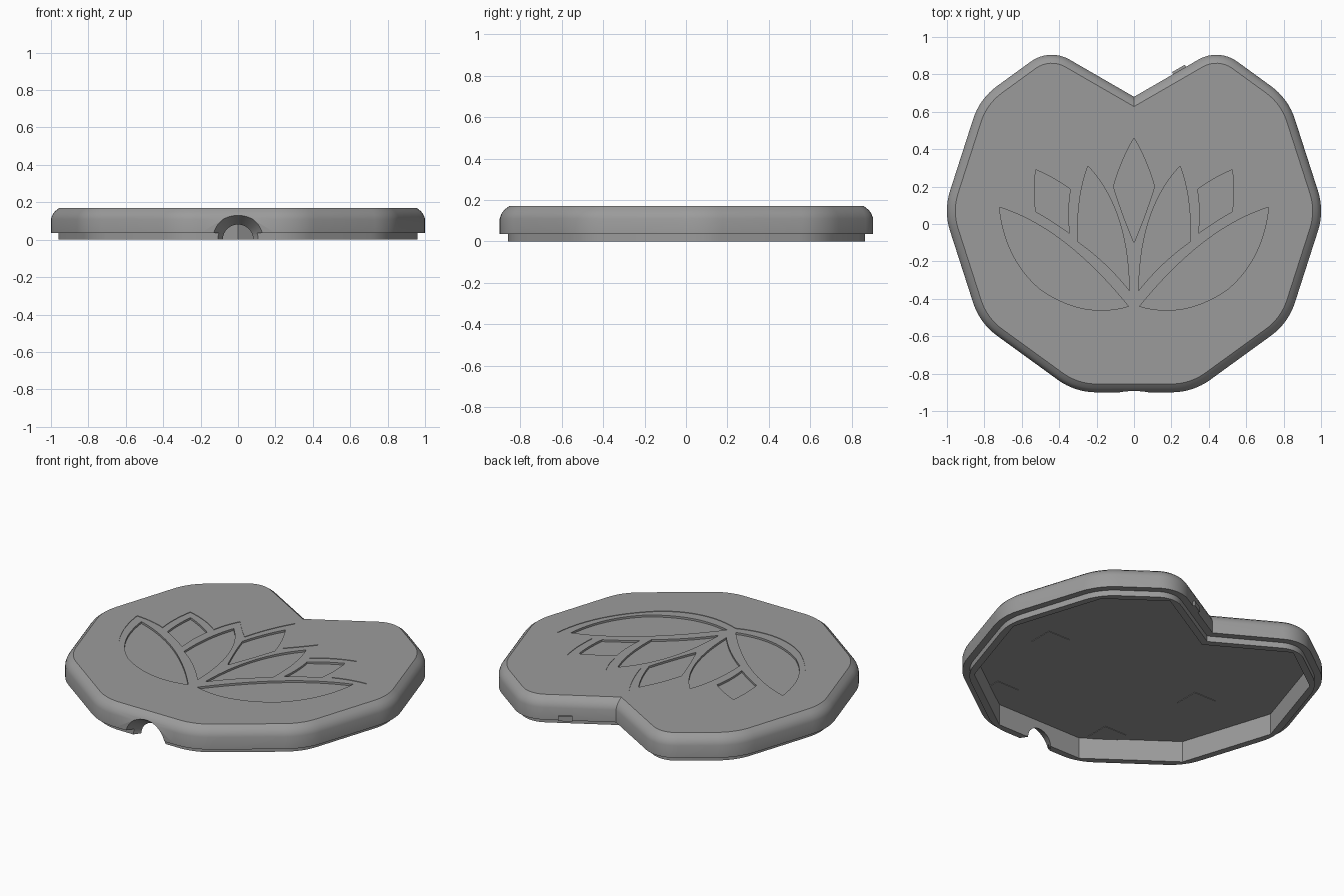
import bpy, bmesh, math
from mathutils import Vector

if "Cube" in bpy.data.objects:
    bpy.data.objects.remove(bpy.data.objects["Cube"])

grey = bpy.data.materials.new("grey plastic")
grey.diffuse_color = (0.33, 0.33, 0.33, 1)
grey.use_nodes = True
grey.node_tree.nodes["Principled BSDF"].inputs["Base Color"].default_value = grey.diffuse_color

# Leaf outline: decagon corners with a notch at the back; (x, y, corner radius)
HALF = [(0.315, -0.90, 0.35), (0.825, -0.53, 0.35), (1.018, 0.07, 0.35),
        (0.825, 0.67, 0.35), (0.452, 0.941, 0.19)]
CORNERS = HALF + [(0, 0.68, 0)] + [(-x, y, r) for x, y, r in reversed(HALF)]


def outline(inset, rounded=True, steps=8):
    """Corner polygon moved inward by inset, with rounded corners."""
    pts = [Vector(c[:2]) for c in CORNERS]
    n, out = len(pts), []
    for i, p in enumerate(pts):
        d1 = (p - pts[i - 1]).normalized()
        d2 = (pts[(i + 1) % n] - p).normalized()
        n1, n2 = Vector((-d1.y, d1.x)), Vector((-d2.y, d2.x))
        k = 1 + n1.dot(n2)
        q = p + (n1 + n2) * inset / k
        r = max(CORNERS[i][2] - inset, 0.02)
        if not rounded or CORNERS[i][2] == 0:
            out.append(q)
            continue
        centre = q + (n1 + n2) * r / k
        a = math.atan2(-n1.y, -n1.x)
        turn = n1.angle(n2)
        for s in range(steps + 1):
            t = a + turn * s / steps
            out.append(centre + Vector((math.cos(t), math.sin(t))) * r)
    return out


def loft(name, rings):
    """Solid through rings of (points, z), capped at both ends."""
    bm = bmesh.new()
    loops = [[bm.verts.new((p[0], p[1], z)) for p in pts] for pts, z in rings]
    n = len(loops[0])
    for a, b in zip(loops, loops[1:]):
        for i in range(n):
            j = (i + 1) % n
            bm.faces.new((a[i], a[j], b[j], b[i]))
    bm.faces.new(loops[0][::-1])
    bm.faces.new(loops[-1])
    bmesh.ops.recalc_face_normals(bm, faces=bm.faces[:])
    me = bpy.data.meshes.new(name)
    bm.to_mesh(me)
    bm.free()
    ob = bpy.data.objects.new(name, me)
    me.materials.append(grey)
    bpy.context.collection.objects.link(ob)
    return ob


def cut(target, cutter):
    m = target.modifiers.new("cut", 'BOOLEAN')
    m.operation, m.solver, m.object = 'DIFFERENCE', 'EXACT', cutter
    bpy.context.view_layer.objects.active = target
    bpy.ops.object.modifier_apply(modifier=m.name)
    bpy.data.objects.remove(cutter)


def curve(a, c, b, steps=14):
    """Quadratic curve from a to b (b left out)."""
    a, b, c = Vector(a), Vector(b), Vector(c)
    return [a * (1 - t) ** 2 + c * 2 * t * (1 - t) + b * t * t
            for t in (i / steps for i in range(steps))]


def path(segments, end):
    """Chain of (start, control) curves finishing at end."""
    pts = []
    for i, (a, c) in enumerate(segments):
        b = segments[i + 1][0] if i + 1 < len(segments) else end
        pts += curve(a, c, b)
    return pts


def mirrored(pts):
    return [(-p[0], p[1]) for p in reversed(pts)]


# Cover with stepped lip and rounded shoulder
TOP = 0.17
PROFILE = [(0.04, 0), (0.04, 0.035), (0, 0.035), (0, 0.11),
           (0.008, 0.133), (0.022, 0.152), (0.045, TOP)]
cover = loft("cover", [(outline(i), z) for i, z in PROFILE])

# Hollow underside with straight inner walls
CEILING = 0.13
inner = outline(0.08, rounded=False)
cut(cover, loft("cavity", [(inner, -0.1), (inner, CEILING)]))

# Flared cable opening in the front wall
bm = bmesh.new()
rings = []
for y, r in ((-0.96, 0.175), (-0.90, 0.135), (-0.80, 0.068)):
    rings.append([bm.verts.new((r * math.cos(t), y, r * math.sin(t)))
                  for t in (math.tau * i / 40 for i in range(40))])
for a, b in zip(rings, rings[1:]):
    for i in range(40):
        j = (i + 1) % 40
        bm.faces.new((a[i], a[j], b[j], b[i]))
bm.faces.new(rings[0])
bm.faces.new(rings[-1])
bmesh.ops.recalc_face_normals(bm, faces=bm.faces[:])
me = bpy.data.meshes.new("cable_opening")
bm.to_mesh(me)
bm.free()
opening = bpy.data.objects.new("cable_opening", me)
bpy.context.collection.objects.link(opening)
cut(cover, opening)

# Flower outline, engraved very lightly
right = path([((0, 0.555), (0.085, 0.42)), ((0.13, 0.25), (0.21, 0.33)),
              ((0.265, 0.40), (0.31, 0.32)), ((0.325, 0.23), (0.43, 0.31)),
              ((0.565, 0.345), (0.59, 0.22)), ((0.575, 0.09), (0.67, 0.13)),
              ((0.78, 0.135), (0.745, -0.19)), ((0.48, -0.42), (0.26, -0.58))],
             (0, -0.48))
flower = right + [(0, -0.48)] + mirrored(right)[:-1]
cut(cover, loft("flower", [(flower, TOP - 0.003), (flower, 0.3)]))

# Petals, engraved deeper
centre_half = path([((0, 0.46), (0.07, 0.34)), ((0.11, 0.20), (0.06, 0.04))],
                   (0, -0.10))
side = path([((0.246, 0.31), (0.03, 0.08)), ((0.025, -0.355), (0.15, -0.20)),
             ((0.30, -0.095), (0.31, 0.14))], (0.246, 0.31))
outer = path([((0.525, 0.29), (0.43, 0.25)), ((0.34, 0.185), (0.36, 0.07)),
              ((0.345, -0.05), (0.44, 0.02)), ((0.525, 0.065), (0.54, 0.18))],
             (0.525, 0.29))
low = path([((0.72, 0.09), (0.37, -0.02)), ((0.03, -0.44), (0.27, -0.51)),
            ((0.50, -0.35), (0.69, -0.19))], (0.72, 0.09))
petals = [centre_half + [(0, -0.10)] + mirrored(centre_half)[:-1]]
for p in (side, outer, low):
    petals += [p, mirrored(p)]
for p in petals:
    cut(cover, loft("petal", [(p, TOP - 0.015), (p, 0.3)]))

bpy.ops.object.select_all(action='DESELECT')
cover.select_set(True)
bpy.context.view_layer.objects.active = cover
bpy.ops.object.shade_smooth_by_angle(angle=math.radians(25))


def block(name, centre, size, z0, z1, angle=0):
    c, s = math.cos(angle), math.sin(angle)
    pts = [(centre[0] + u * c - v * s, centre[1] + u * s + v * c)
           for u, v in ((-size[0] / 2, -size[1] / 2), (size[0] / 2, -size[1] / 2),
                        (size[0] / 2, size[1] / 2), (-size[0] / 2, size[1] / 2))]
    return loft(name, [(pts, z0), (pts, z1)])


# Small latch tab on the notch edge
block("latch_tab", (0.25, 0.81), (0.08, 0.05), 0.035, 0.065, math.radians(30))

# Thin square pads on the underside
for sx in (-1, 1):
    for x, y in ((0.53, -0.09), (0.39, -0.70)):
        block("pad", (sx * x, y), (0.15, 0.15), CEILING - 0.003, CEILING + 0.002)
